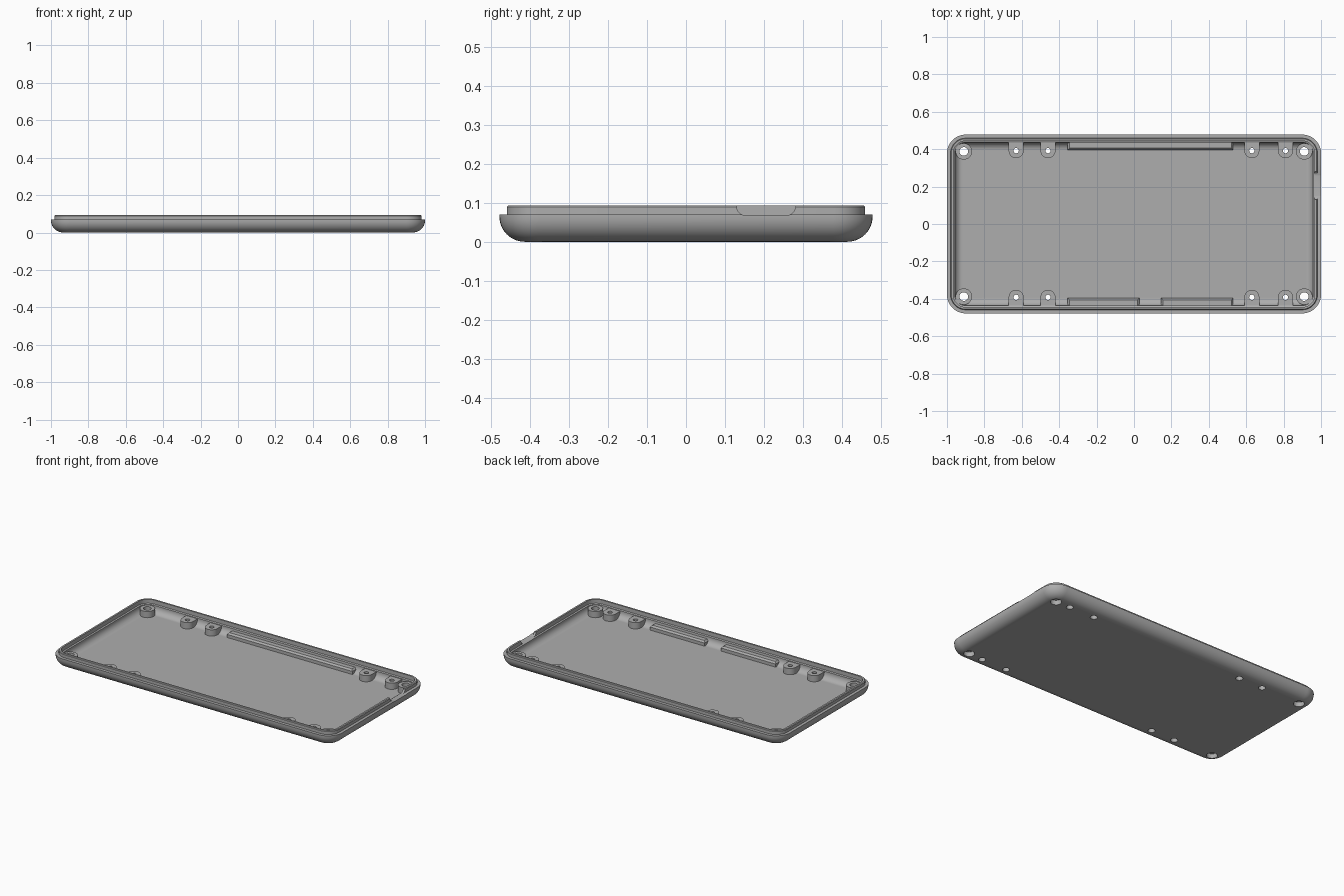
import bpy, bmesh
from math import sin, cos, pi

cube = bpy.data.objects.get("Cube")
if cube:
    bpy.data.objects.remove(cube)

HX, HY, CORNER = 1.0, 0.478, 0.1
FLOOR, BASE = 0.02, 0.012

grey = bpy.data.materials.new("grey_plastic")
grey.use_nodes = True
grey.diffuse_color = (0.42, 0.42, 0.42, 1)
grey.node_tree.nodes["Principled BSDF"].inputs["Base Color"].default_value = grey.diffuse_color


def make(name, bm):
    bmesh.ops.recalc_face_normals(bm, faces=bm.faces)
    mesh = bpy.data.meshes.new(name)
    bm.to_mesh(mesh)
    bm.free()
    mesh.materials.append(grey)
    obj = bpy.data.objects.new(name, mesh)
    bpy.context.collection.objects.link(obj)
    return obj


def loft(bm, rings):
    """Skin a stack of equal-length point rings and cap both ends."""
    loops = [[bm.verts.new(p) for p in ring] for ring in rings]
    for a, b in zip(loops, loops[1:]):
        for i in range(len(a)):
            j = (i + 1) % len(a)
            bm.faces.new((a[i], a[j], b[j], b[i]))
    bm.faces.new(loops[0][::-1])
    bm.faces.new(loops[-1])


def rounded_ring(inset, z, n=10):
    r = max(CORNER - inset, 0.01)
    cx, cy = HX - inset - r, HY - inset - r
    pts = []
    for k, (sx, sy) in enumerate(((1, 1), (-1, 1), (-1, -1), (1, -1))):
        for i in range(n + 1):
            a = (k + i / n) * pi / 2
            pts.append((sx * cx + r * cos(a), sy * cy + r * sin(a), z))
    return pts


def circle(x, y, r, z, n=32):
    return [(x + r * cos(2 * pi * i / n), y + r * sin(2 * pi * i / n), z) for i in range(n)]


def prism(name, outline, z0, z1):
    bm = bmesh.new()
    loft(bm, [[(x, y, z) for x, y in outline] for z in (z0, z1)])
    return make(name, bm)


# Tray shell: rounded underside, rim step, raised lip, filleted inside
steps = 10
outer = [(0.065 * (1 - sin(t)), 0.065 * (1 - cos(t)))
         for t in (i / steps * pi / 2 for i in range(steps + 1))]
lip = [(0, 0.07), (0.019, 0.07), (0.019, 0.089), (0.023, 0.093), (0.034, 0.093), (0.034, 0.068), (0.042, 0.064)]
inner = [(0.042 + 0.04 * (1 - cos(t)), 0.06 - 0.04 * sin(t))
         for t in (i / steps * pi / 2 for i in range(steps + 1))]
bm = bmesh.new()
loft(bm, [rounded_ring(d, z) for d, z in outer + lip + inner])
tray = make("tray_shell", bm)

# Screw positions
corner_xy = [(sx * 0.91, sy * 0.388) for sx in (-1, 1) for sy in (-1, 1)]
tab_xy = [(x, sy * 0.392) for x in (-0.63, -0.46, 0.63, 0.81) for sy in (-1, 1)]
parts = [tray]

# Round corner bosses
for x, y in corner_xy:
    bm = bmesh.new()
    loft(bm, [circle(x, y, 0.044, z) for z in (BASE, 0.06)])
    parts.append(make("corner_boss", bm))

# Round-ended tabs reaching to the wall
for x, y in tab_xy:
    s = 1 if y > 0 else -1
    outline = [(x - 0.04 * cos(a), y - s * 0.04 * sin(a)) for a in (i * pi / 16 for i in range(17))]
    outline += [(x + 0.04, s * 0.44), (x - 0.04, s * 0.44)]
    parts.append(prism("screw_tab", outline, BASE, 0.06))

# Chamfered rails along the long walls
rails = []
for x0, x1, s in ((-0.355, 0.53, 1), (-0.355, 0.03, -1), (0.145, 0.53, -1)):
    bm = bmesh.new()
    loft(bm, [[(x0 + c, s * (0.395 + c), z), (x1 - c, s * (0.395 + c), z),
               (x1 - c, s * 0.442, z), (x0 + c, s * 0.442, z)]
              for c, z in ((0, BASE), (0, 0.04), (0.01, 0.05))])
    rails.append(make("side_rail", bm))

# Cutter for the stepped screw holes
bm = bmesh.new()
for spots, bore, hole in ((corner_xy, 0.032, 0.023), (tab_xy, 0.021, 0.014)):
    for x, y in spots:
        loft(bm, [circle(x, y, r, z) for r, z in ((bore, -0.02), (bore, 0.03), (hole, 0.03), (hole, 0.12))])
holes = make("hole_cutter", bm)

# Cutter for the port notch in the left lip
bm = bmesh.new()
profile = [(0.13, 0.12), (0.28, 0.12), (0.28, 0.09)]
for mid, start in ((0.258, 0), (0.152, pi / 2)):
    profile += [(mid + 0.022 * cos(start + i * pi / 12), 0.09 - 0.022 * sin(start + i * pi / 12))
                for i in range(1 if start == 0 else 0, 7)]
loft(bm, [[(x, y, z) for y, z in profile] for x in (0.955, 1.05)])
notch = make("notch_cutter", bm)


def cut(obj, cutter):
    mod = obj.modifiers.new("cut", "BOOLEAN")
    mod.operation = "DIFFERENCE"
    mod.solver = "EXACT"
    mod.object = cutter
    bpy.context.view_layer.objects.active = obj
    bpy.ops.object.modifier_apply(modifier=mod.name)


for part in parts:
    cut(part, holes)
cut(tray, notch)
for cutter in (holes, notch):
    bpy.data.objects.remove(cutter)

# Smooth curves, sharp edges
bpy.ops.object.select_all(action="DESELECT")
for part in parts + rails:
    part.select_set(True)
bpy.context.view_layer.objects.active = tray
bpy.ops.object.shade_smooth_by_angle(angle=pi / 6)
